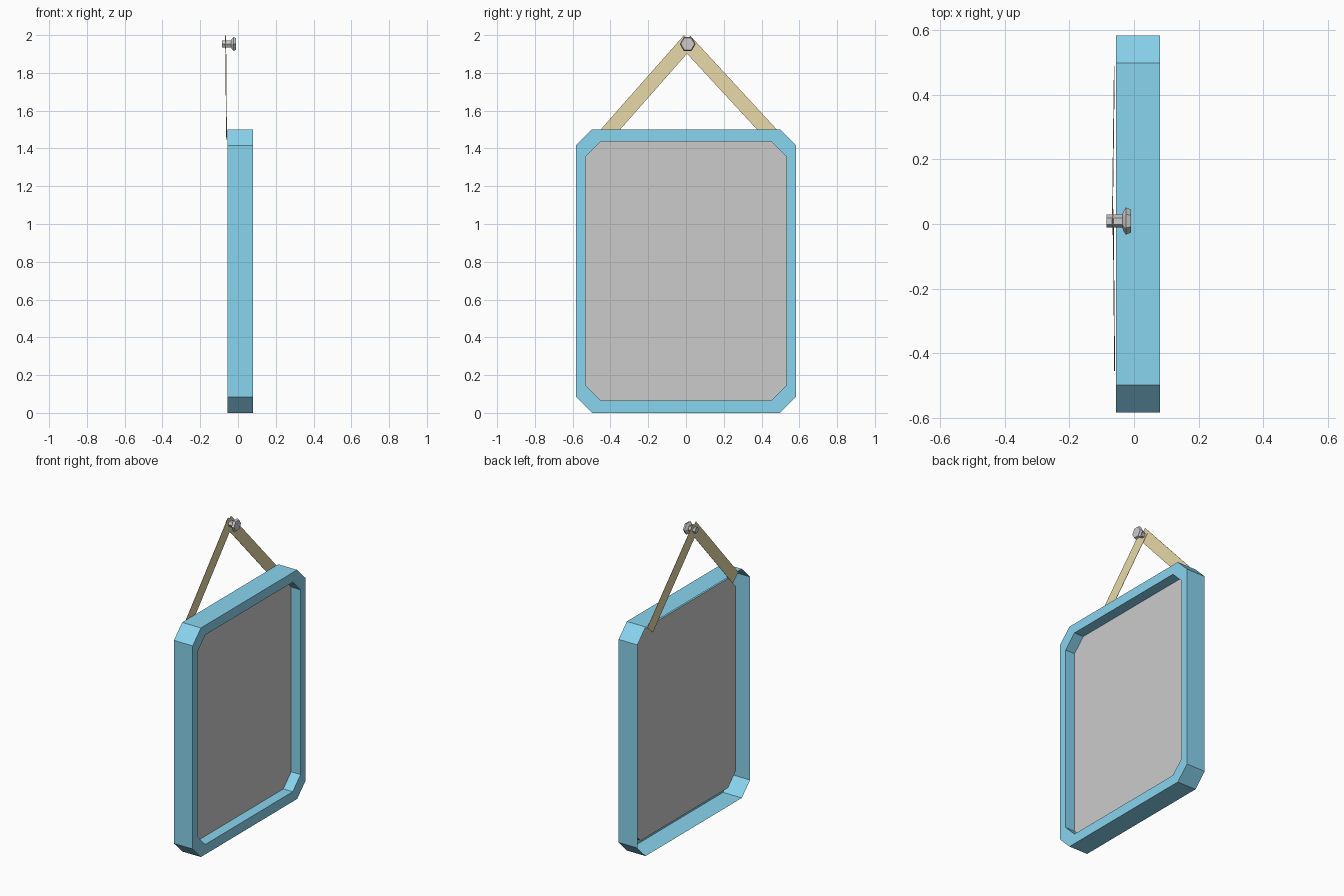
import bpy, bmesh
from math import cos, sin, pi
from mathutils import Vector

if "Cube" in bpy.data.objects:
    bpy.data.objects.remove(bpy.data.objects["Cube"])


def make_object(name, verts, faces, color=None):
    mesh = bpy.data.meshes.new(name)
    mesh.from_pydata(verts, [], faces)
    obj = bpy.data.objects.new(name, mesh)
    bpy.context.collection.objects.link(obj)
    if color:
        mat = bpy.data.materials.new(name + "_colour")
        mat.diffuse_color = (*color, 1)
        mat.use_nodes = True
        mat.node_tree.nodes["Principled BSDF"].inputs["Base Color"].default_value = mat.diffuse_color
        mesh.materials.append(mat)
    return obj


def octagon(x, half_w, z0, z1, cut):
    """Rectangle with clipped corners, counter-clockwise seen from +x."""
    w, c = half_w, cut
    pts = [(-w + c, z0), (w - c, z0), (w, z0 + c), (w, z1 - c),
           (w - c, z1), (-w + c, z1), (-w, z1 - c), (-w, z0 + c)]
    return [(x, y, z) for y, z in pts]


def loft(rings):
    """Join equal-length closed rings with quads."""
    n = len(rings[0])
    verts = [p for ring in rings for p in ring]
    faces = [(r * n + i, r * n + (i + 1) % n, (r + 1) * n + (i + 1) % n, (r + 1) * n + i)
             for r in range(len(rings) - 1) for i in range(n)]
    return verts, faces


# Frame: open-backed shell running round the outside, over the rim and in to the panel
BACK, FRONT, PANEL = -0.056, 0.08, 0.012
outer = (0.583, 0.0, 1.5, 0.085)
inner = (0.533, 0.065, 1.437, 0.081)
make_object("frame", *loft([octagon(BACK, *outer), octagon(FRONT, *outer),
                            octagon(FRONT, *inner), octagon(PANEL, *inner)]),
            color=(0.25, 0.66, 0.86))

# Mirror panel
make_object("mirror_panel", octagon(PANEL, *inner), [tuple(range(8))])


# Hanging straps: thin flat strips meeting at the peg
def strap(name, bottom, top, width=0.077, thick=0.002):
    a, b = Vector(bottom), Vector(top)
    d = (b - a).normalized()
    side = Vector((0, -d.z, d.y)).normalized() * width / 2
    t = Vector((thick / 2, 0, 0))
    rings = [[p - side - t, p + side - t, p + side + t, p - side + t] for p in (a, b)]
    verts, faces = loft(rings)
    obj = make_object(name, verts, faces + [(3, 2, 1, 0), (4, 5, 6, 7)], (0.80, 0.69, 0.39))
    bm = bmesh.new()
    bm.from_mesh(obj.data)
    bmesh.ops.recalc_face_normals(bm, faces=bm.faces)
    bm.to_mesh(obj.data)
    bm.free()


strap("strap_left", (-0.060, -0.426, 1.471), (-0.064, 0.018, 1.974))
strap("strap_right", (-0.061, 0.460, 1.466), (-0.067, -0.005, 1.970))

# Hanging peg: six-sided shaft with a flared head
profile = [(-0.085, 0.020), (-0.036, 0.020), (-0.034, 0.028),
           (-0.025, 0.042), (-0.010, 0.036)]
rings = [[(x, 0.009 + r * cos(i * pi / 3), 1.953 + r * sin(i * pi / 3)) for i in range(6)]
         for x, r in profile]
verts, faces = loft(rings)
last = 6 * (len(profile) - 1)
faces += [tuple(range(5, -1, -1)), tuple(range(last, last + 6))]
make_object("hanging_peg", verts, faces)
